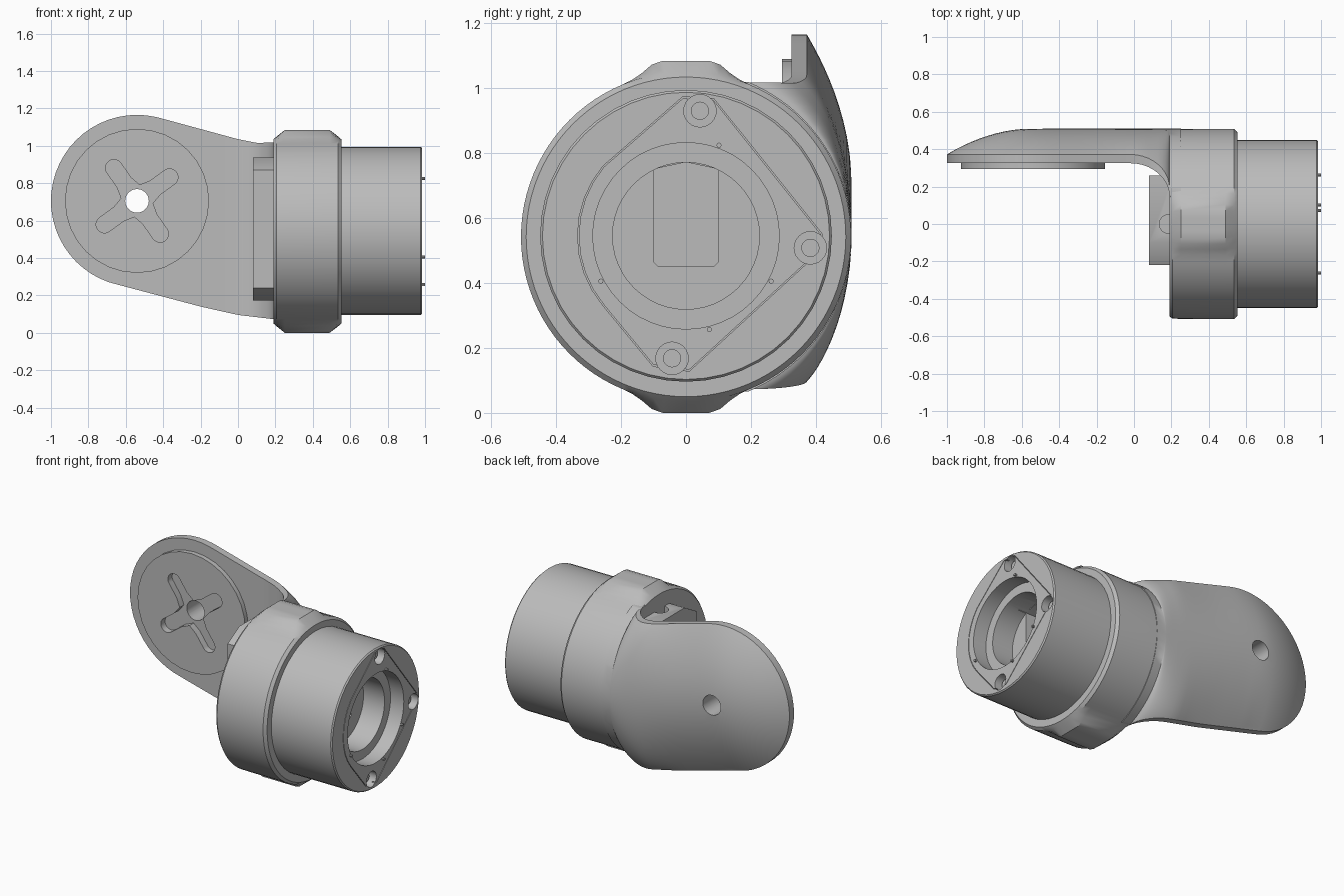
import bpy, bmesh, math

cube = bpy.data.objects.get("Cube")
if cube:
    bpy.data.objects.remove(cube)

grey = bpy.data.materials.new("matte grey")
grey.use_nodes = True
grey.diffuse_color = (0.5, 0.5, 0.5, 1)
grey.node_tree.nodes["Principled BSDF"].inputs["Base Color"].default_value = (0.5, 0.5, 0.5, 1)

AXIS = 0.545          # height of the barrel axis
PX, PZ = -0.54, 0.705  # pivot centre
PR = 0.46             # radius of the arm's round end
SCREWS = ((0.043, 0.93), (0.383, 0.508), (-0.043, 0.168))


def loft(name, rings):
    """Closed solid through rings with equal point counts."""
    bm = bmesh.new()
    loops = [[bm.verts.new(p) for p in ring] for ring in rings]
    n = len(loops[0])
    for a, b in zip(loops, loops[1:]):
        for i in range(n):
            j = (i + 1) % n
            bm.faces.new((a[i], a[j], b[j], b[i]))
    bm.faces.new(loops[0])
    bm.faces.new(loops[-1])
    bmesh.ops.recalc_face_normals(bm, faces=bm.faces)
    mesh = bpy.data.meshes.new(name)
    bm.to_mesh(mesh)
    bm.free()
    obj = bpy.data.objects.new(name, mesh)
    bpy.context.collection.objects.link(obj)
    mesh.materials.append(grey)
    return obj


def prism(name, outline, x0, x1):
    """Extrude a (y, z) outline along x."""
    return loft(name, [[(x, y, z) for y, z in outline] for x in (x0, x1)])


def circle(r, cy=0.0, cz=AXIS, n=48):
    return [(cy + r * math.sin(2 * math.pi * i / n), cz + r * math.cos(2 * math.pi * i / n))
            for i in range(n)]


def lathe(name, profile):
    """Solid of revolution about the barrel axis from (x, radius) pairs."""
    return loft(name, [[(x, y, z) for y, z in circle(r)] for x, r in profile])


def pin(name, r, y0, y1, n=40):
    """Cylinder along y through the pivot."""
    return loft(name, [[(PX + a, y, PZ + b) for a, b in circle(r, 0, 0, n)] for y in (y0, y1)])


def activate(obj):
    bpy.ops.object.select_all(action='DESELECT')
    obj.select_set(True)
    bpy.context.view_layer.objects.active = obj


def cut(obj, cutter):
    cutter.hide_render = True
    mod = obj.modifiers.new("cut", 'BOOLEAN')
    mod.operation = 'DIFFERENCE'
    mod.solver = 'EXACT'
    mod.object = cutter
    activate(obj)
    bpy.ops.object.modifier_apply(modifier=mod.name)
    bpy.data.objects.remove(cutter)


def lerp_path(points, x):
    for (x0, z0), (x1, z1) in zip(points, points[1:]):
        if x <= x1:
            return z0 + (z1 - z0) * (x - x0) / (x1 - x0)
    return points[-1][1]


# Arm: domed outside, flat inside, curving into the collar
def arm_ring(x, n=28):
    cap = math.sqrt(max(PR ** 2 - (x - PX) ** 2, 0.0004))
    hi = PZ + cap if x < -0.42 else lerp_path([(-0.42, 1.149), (0, 1.035), (0.1, 1.015), (0.3, 1.02)], x)
    lo = PZ - cap if x < -0.68 else lerp_path([(-0.68, 0.267), (-0.2, 0.14), (0, 0.095), (0.3, 0.06)], x)
    bend = min(max((x + 0.02) / 0.21, 0), 1)
    inner = 0.325 - 0.18 * (1 - math.sqrt(1 - bend ** 2))
    edge = inner + 0.047
    w = min(max((x + 0.3) / 0.49, 0), 1)
    w = w * w * (3 - 2 * w)
    outer, under = [], []
    for i in range(n + 1):
        t = -math.cos(math.pi * i / n)
        z = (lo + hi) / 2 + t * (hi - lo) / 2
        d = ((x - PX) ** 2 + (z - PZ) ** 2) / PR ** 2 if x < PX else t * t
        dome = max(1 - d, 0)
        round_back = (math.sqrt(0.2601 - 0.223 * t * t) - 0.193) / 0.317
        outer.append((x, edge + (0.51 - edge) * (dome * (1 - w) + round_back * w), z))
        under.append((x, inner, z))
    return outer + under[::-1]


stations = [PX - PR * math.cos(math.pi / 2 * i / 14) for i in range(14)]
stations += [PX + 0.52 * i / 10 for i in range(11)]
stations += [-0.02 + 0.21 * math.sin(math.pi / 2 * i / 10) for i in range(1, 11)] + [0.25]
arm = loft("arm", [arm_ring(x) for x in stations])

# Pivot pad with a shallow cross recess and a through hole
pad = pin("pivot_pad", 0.385, 0.295, 0.33, n=32)
for part in (arm, pad):
    for angle in (36, 125, 216, 305):
        horn = []
        for k in range(13):
            a = -math.pi / 2 + math.pi * k / 12
            horn.append((0.215 + 0.045 * math.cos(a), 0.045 * math.sin(a)))
        horn += [(0.12, 0.045), (0.0, 0.075), (0.0, -0.075), (0.12, -0.045)]
        ca, sa = math.cos(math.radians(angle)), math.sin(math.radians(angle))
        cut(part, loft("slot_cutter", [[(PX + u * ca - v * sa, y, PZ + u * sa + v * ca)
                                        for u, v in horn] for y in (0.25, 0.338)]))
    cut(part, pin("hole_cutter", 0.063, 0.2, 0.6))


# Collar with a flat lug above and below
def collar_ring(x, base, cap):
    ring = []
    for i in range(96):
        a = 2 * math.pi * i / 96
        off = abs(math.asin(math.sin(a)))       # angle from the vertical
        r = base
        if off < 0.17:
            r = max(base, cap / math.cos(off))
        elif off < 0.39:
            s = (0.39 - off) / 0.22
            r = base + max(cap / math.cos(0.17) - base, 0) * s * s
        ring.append((x, r * math.sin(a), 0.542 + r * math.cos(a)))
    return ring


loft("collar", [collar_ring(*s) for s in (
    (0.19, 0.493, 0.48), (0.205, 0.506, 0.495), (0.25, 0.507, 0.542),
    (0.49, 0.508, 0.542), (0.535, 0.508, 0.497), (0.553, 0.492, 0.48))])

# Barrel with a slightly broken end edge
barrel = lathe("barrel", [(0.5, 0.449), (0.977, 0.449), (0.985, 0.442)])


# Cover plate: three corners, rounded on the near side, set in a fine groove
def plate_outline(grow):
    corner = [(-0.01, 0.968), (0.085, 0.962), (0.415, 0.55), (0.41, 0.5), (0.01, 0.133), (-0.1, 0.148)]
    bow = [(-0.33 * math.cos(a), AXIS + 0.33 * math.sin(a))
           for a in (math.radians(d) for d in range(-40, 41, 10))]
    return [(y * grow, AXIS + (z - AXIS) * grow) for y, z in corner + bow]


cut(barrel, prism("groove_cutter", plate_outline(1.012), 0.965, 1.1))
plate = prism("cover_plate", plate_outline(1), 0.955, 0.985)

# Stepped bore, screw holes and a deep rectangular pocket
for part in (barrel, plate):
    cut(part, prism("bore_cutter", circle(0.287), 0.89, 1.1))
    for y, z in SCREWS:
        cut(part, prism("screw_cutter", circle(0.05, y, z, 24), 0.93, 1.1))
cut(barrel, prism("deep_cutter", circle(0.226), 0.74, 1.1))
cut(barrel, prism("pocket_cutter", [(-0.1, 0.465), (-0.085, 0.45), (0.085, 0.45), (0.1, 0.465),
                                    (0.1, 0.75), (0, 0.772), (-0.1, 0.75)], 0.6, 0.8))

# Screw heads inside the holes
for i, (y, z) in enumerate(SCREWS):
    prism(f"screw_{i + 1}", circle(0.028, y, z, 20), 0.9, 0.95)

# Small end tabs around the bore
for i, deg in enumerate((20, 118, 166, 242)):
    a = math.radians(deg)
    prism(f"end_tab_{i + 1}", circle(0.008, 0.297 * math.sin(a), AXIS + 0.297 * math.cos(a), 8), 0.98, 1.0)

# Mounting block behind the collar, with a set screw hole
block = prism("mounting_block", [(-0.22, 0.24), (-0.22, 0.87), (-0.1, 0.937), (0.26, 0.937),
                                 (0.26, 0.173), (-0.1, 0.173)], 0.08, 0.21)
cut(block, loft("set_screw_cutter", [[(0.185 + a, b, z) for a, b in circle(0.05, 0, 0, 24)]
                                     for z in (0.75, 1.0)]))

for obj in list(bpy.context.scene.objects):
    if obj.type == 'MESH':
        activate(obj)
        bpy.ops.object.shade_smooth_by_angle(angle=math.radians(32))
